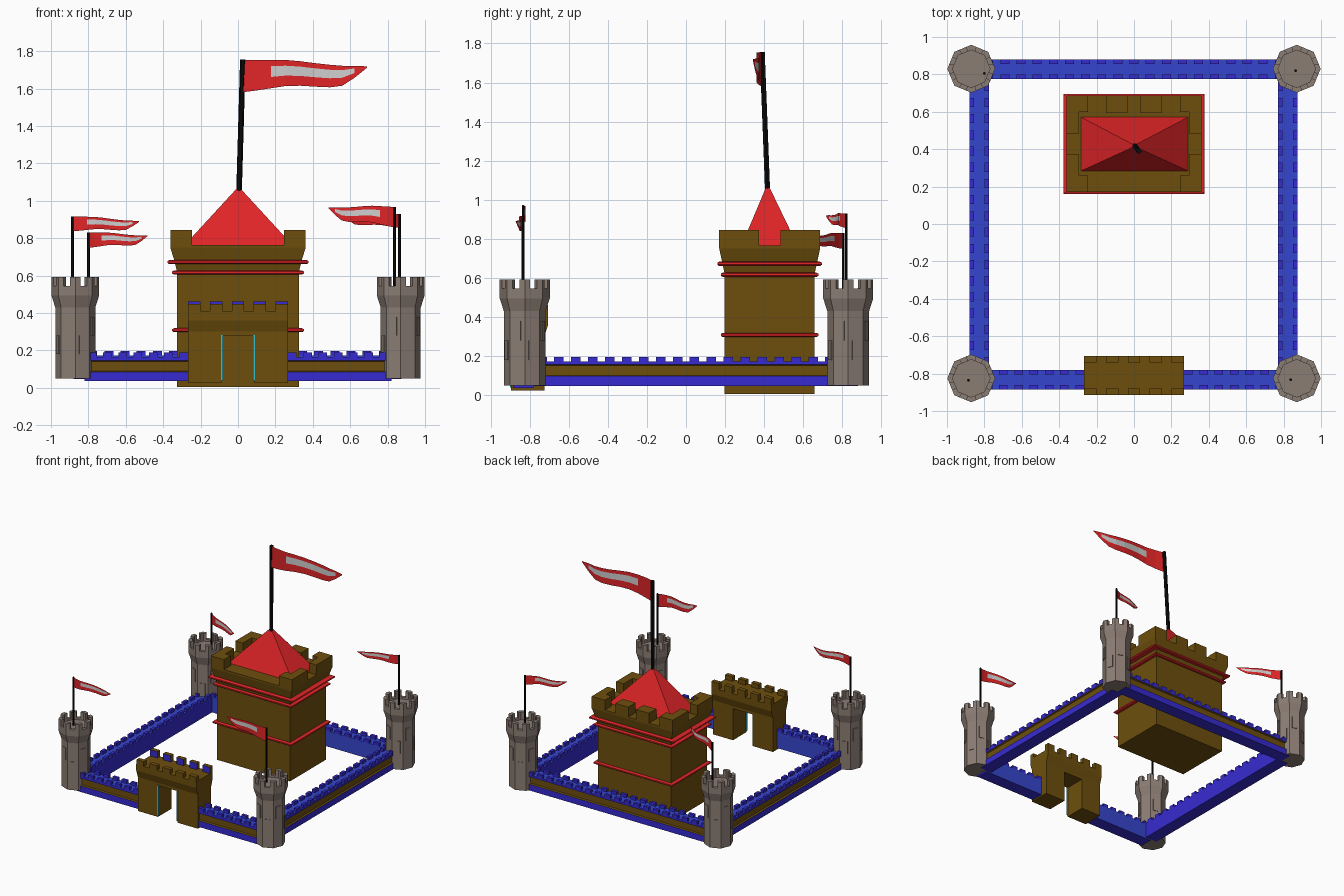
import bpy, bmesh, math
from mathutils import Vector

if "Cube" in bpy.data.objects:
    bpy.data.objects.remove(bpy.data.objects["Cube"])


def colour(name, r, g, b):
    m = bpy.data.materials.new(name)
    m.diffuse_color = (r, g, b, 1)
    m.use_nodes = True
    m.node_tree.nodes["Principled BSDF"].inputs["Base Color"].default_value = m.diffuse_color
    return m


STONE = colour("grey stone", 0.26, 0.205, 0.175)
BROWN = colour("brown", 0.155, 0.078, 0.004)
RED = colour("red", 0.75, 0.018, 0.02)
BLUE = colour("violet blue", 0.038, 0.024, 0.64)
DECK = colour("deck blue", 0.036, 0.062, 0.62)
BLACK = colour("black", 0.003, 0.003, 0.003)
WHITE = colour("pale grey", 0.62, 0.62, 0.62)
CYAN = colour("cyan", 0.03, 0.55, 0.62)


def finish(name, bm, *mats, fix=True):
    if fix:
        bmesh.ops.recalc_face_normals(bm, faces=bm.faces)
    me = bpy.data.meshes.new(name)
    bm.to_mesh(me)
    bm.free()
    for m in mats:
        me.materials.append(m)
    ob = bpy.data.objects.new(name, me)
    bpy.context.collection.objects.link(ob)
    return ob


def loft(bm, rings, mats=None):
    """Skin a list of rings of points and cap both ends."""
    vs = [[bm.verts.new(p) for p in r] for r in rings]
    n = len(vs[0])
    for a, b in zip(vs, vs[1:]):
        for i in range(n):
            f = bm.faces.new((a[i], a[(i + 1) % n], b[(i + 1) % n], b[i]))
            if mats:
                f.material_index = mats[i]
    bm.faces.new(vs[0][::-1])
    bm.faces.new(vs[-1])


def rect(cx, cy, hx, hy, z):
    return [(cx + sx * hx, cy + sy * hy, z) for sx, sy in ((-1, -1), (1, -1), (1, 1), (-1, 1))]


def box(bm, x0, x1, y0, y1, z0, z1):
    c = ((x0 + x1) / 2, (y0 + y1) / 2, abs(x1 - x0) / 2, abs(y1 - y0) / 2)
    loft(bm, [rect(*c, z0), rect(*c, z1)])


def pole(name, p, q, r):
    bm = bmesh.new()
    loft(bm, [[(c[0] + r * math.cos(i * math.pi / 3), c[1] + r * math.sin(i * math.pi / 3), c[2])
               for i in range(6)] for c in (p, q)])
    finish(name, bm, BLACK)


# pennant: (t, top, bottom) with heights as a fraction of the hoist
PENNANT = [(0, 0, -1), (.1, 0, -.95), (.22, 0, -.88), (.34, 0, -.81), (.46, -.04, -.8), (.58, -.1, -.83),
           (.7, -.15, -.85), (.8, -.18, -.8), (.9, -.18, -.55), (1, -.2, -.24)]


def flag(name, x, y, z, dx, dy, h, rise, amp):
    bm = bmesh.new()
    cols = []
    for t, top, bot in PENNANT:
        yy = y + dy * t - amp * math.sin(t * 2.2 * math.pi) * (1 - .3 * t)
        cols.append([bm.verts.new((x + dx * t, yy, z + rise * t + h * (top + (bot - top) * k)))
                     for k in (0, .22, .6, 1)])
    for i, (a, b) in enumerate(zip(cols, cols[1:])):
        for k in range(3):
            f = bm.faces.new((a[k], a[k + 1], b[k + 1], b[k]))
            f.material_index = int(k == 1 and 2 <= i <= 7)
    finish(name, bm, RED, WHITE)


# corner towers
def octo(cx, cy, r, z):
    return [(cx + r * math.cos(i * math.pi / 4), cy + r * math.sin(i * math.pi / 4), z) for i in range(8)]


def tower(name, cx, cy):
    bm = bmesh.new()
    prof = ((.107, .05), (.107, .43), (.128, .495), (.128, .545), (.1, .545), (.1, .53))
    loft(bm, [octo(cx, cy, r, z) for r, z in prof])
    out, inn = ([Vector(p) for p in octo(cx, cy, r, .54)] for r in (.128, .1))
    for i in range(8):
        # battlement wrapped round each corner
        ring = [out[i].lerp(out[i - 1], .3), out[i], out[i].lerp(out[(i + 1) % 8], .3),
                inn[i].lerp(inn[(i + 1) % 8], .3), inn[i], inn[i].lerp(inn[i - 1], .3)]
        loft(bm, [ring, [p + Vector((0, 0, .053)) for p in ring]])
        # raised slit on each side
        a = (i + .5) * math.pi / 4
        d, s = Vector((math.cos(a), math.sin(a), 0)), Vector((-math.sin(a), math.cos(a), 0))
        c = Vector((cx, cy, 0)) + d * .096
        z0 = .28 if i % 2 else .18
        ring = [c - s * .02, c + s * .02, c + s * .02 + d * .008, c - s * .02 + d * .008]
        loft(bm, [[p + Vector((0, 0, z)) for p in ring] for z in (z0, z0 + .1)])
    finish(name, bm, STONE)


for label, cx, cy, px, py, top, dx, dy, h, rise, amp in (
        ("front_left", -.87, -.825, -.885, -.835, .917, .357, -.03, .08, -.01, .015),
        ("back_left", -.87, .83, -.80, .805, .83, .315, -.16, .082, 0, .012),
        ("front_right", .87, -.825, .838, -.832, .967, -.355, .005, .11, .02, .01),
        ("back_right", .87, .83, .864, .82, .93, -.30, -.10, .075, .005, .012)):
    tower(label + "_tower", cx, cy)
    pole(label + "_flagpole", (px, py, .52), (px, py, top), .008)
    flag(label + "_flag", px, py, top, dx, dy, h, rise, amp)


# curtain walls: profile (outward, up) extruded between two points
def wall(name, p, q, out, base, top_h, inner):
    p, q, out = Vector((*p, base)), Vector((*q, base)), Vector((*out, 0))
    d = (q - p).normalized()
    up = Vector((0, 0, 1))
    prof = ((-.05, 0), (.055, 0), (.055, .05), (.043, .055), (.043, .105), (.055, .11),
            (.055, top_h), (-.05, top_h))
    bm = bmesh.new()
    loft(bm, [[c + out * u + up * z for u, z in prof] for c in (p, q)],
         [0, 0, 1, 1, 1, 0, 2, inner])
    n = round((q - p).length / .085)
    step = (q - p).length / n
    for i in range(n):
        for u0, u1 in ((-.05, -.026), (.031, .055)):
            a = p + d * step * (i + .22)
            b = a + d * step * .56
            ring = [a + out * u0, b + out * u0, b + out * u1, a + out * u1]
            loft(bm, [[v + up * z for v in ring] for z in (top_h - .002, top_h + .024)])
    finish(name, bm, BLUE, BROWN, DECK)


wall("left_wall", (-.825, -.78), (-.825, .78), (-1, 0), .047, .125, 0)
wall("right_wall", (.82, -.78), (.82, .78), (1, 0), .047, .125, 0)
wall("back_wall", (-.82, .825), (.82, .825), (0, 1), .047, .125, 2)
for label, s in (("left", -1), ("right", 1)):
    wall("front_wall_" + label, (s * .25, -.83), (s * .82, -.83), (0, -1), .036, .13, 2)

# gatehouse with a passage
GY = -.81
bm = bmesh.new()
for s in (-1, 1):
    box(bm, s * .088, s * .268, GY - .085, GY + .085, .025, .3)
box(bm, -.088, .088, GY - .085, GY + .085, .28, .3)
loft(bm, [rect(0, GY, .268, hy, z) for hy, z in ((.085, .3), (.105, .36), (.105, .41))])
for i in range(5):
    x = (i - 2) * .117
    box(bm, x - .033, x + .033, GY - .105, GY - .07, .408, .447)
finish("gatehouse", bm, BROWN)

# rear battlements of the gatehouse, blue on their inward faces
bm = bmesh.new()
for i in range(5):
    x = (i - 2) * .117
    box(bm, x - .033, x + .033, GY + .07, GY + .105, .408, .461)
bmesh.ops.recalc_face_normals(bm, faces=bm.faces)
for f in bm.faces:
    f.material_index = int(f.normal.y < -.9)
finish("gatehouse_rear_battlements", bm, BROWN, BLUE)

bm = bmesh.new()
for s in (-1, 1):
    box(bm, s * .08, s * .092, GY - .091, GY - .08, .04, .282)
finish("gate_door_trim", bm, CYAN)

# keep
KY = .428
bm = bmesh.new()
loft(bm, [rect(0, KY, hx, hy, z) for hx, hy, z in
          ((.326, .23, .005), (.326, .23, .62), (.34, .243, .68), (.362, .258, .75), (.362, .258, .765))])
for sx in (-1, 1):
    for sy in (-1, 1):
        box(bm, sx * .295, sx * .362, KY + sy * .055, KY + sy * .258, .76, .845)
        box(bm, sx * .245, sx * .296, KY + sy * .17, KY + sy * .258, .76, .845)
    box(bm, sx * .035, sx * .15, KY + .165, KY + .258, .76, .845)
finish("keep", bm, BROWN)

# red bands round the keep
bm = bmesh.new()
for hx, hy, z in ((.352, .25, .308), (.352, .25, .616), (.378, .268, .672)):
    loft(bm, [rect(0, KY, hx - e, hy - e, z + k) for e, k in ((.008, -.01), (0, -.004), (0, .006), (.01, .011))])
finish("keep_bands", bm, RED)

# pyramid roof
bm = bmesh.new()
loft(bm, [rect(.003, KY, .305, .153, .745), rect(.003, .418, .006, .006, 1.07)])
finish("keep_roof", bm, RED)

# main flag
pole("main_flagpole", (.005, .418, 1.03), (.026, .39, 1.755), .015)
flag("main_flag", .03, .385, 1.753, .66, -.035, .172, 0, .018)
